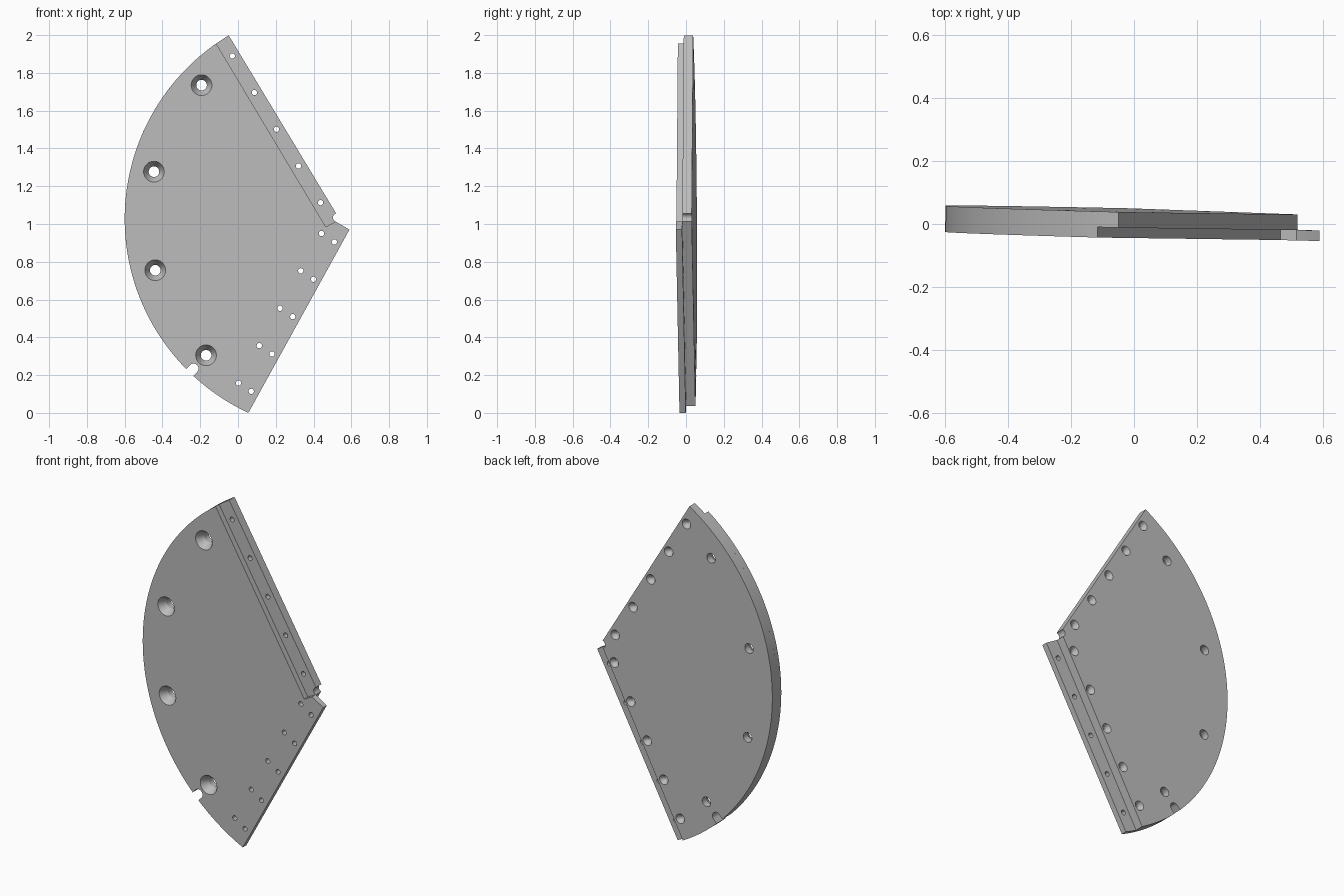
import bpy, bmesh, math
from mathutils import Matrix, Vector

cube = bpy.data.objects.get("Cube")
if cube:
    bpy.data.objects.remove(cube, do_unlink=True)

CENTRE, RADIUS = Vector((0.532, 1.027)), 1.132
FRONT, LAP, BACK = -0.0397, -0.0065, 0.0433

metal = bpy.data.materials.new("plain grey metal")
grey = (0.5, 0.5, 0.5, 1)
metal.diffuse_color = grey
metal.use_nodes = True
metal.node_tree.nodes["Principled BSDF"].inputs["Base Color"].default_value = grey


def arc(start, end, steps=72):
    """Points on the outer rim, from one (x, z) to another by way of the left side."""
    a, b = [math.atan2(p[1] - CENTRE.y, p[0] - CENTRE.x) % math.tau for p in (start, end)]
    return [(CENTRE.x + RADIUS * math.cos(a + (b - a) * i / steps),
             CENTRE.y + RADIUS * math.sin(a + (b - a) * i / steps)) for i in range(steps + 1)]


def add_object(name, bm):
    bmesh.ops.recalc_face_normals(bm, faces=bm.faces)
    mesh = bpy.data.meshes.new(name)
    bm.to_mesh(mesh)
    bm.free()
    mesh.materials.append(metal)
    obj = bpy.data.objects.new(name, mesh)
    bpy.context.collection.objects.link(obj)
    return obj


def prism(name, outline, y0, y1):
    bm = bmesh.new()
    face = bm.faces.new([bm.verts.new((x, y0, z)) for x, z in outline])
    side = bmesh.ops.extrude_face_region(bm, geom=[face])["geom"]
    bmesh.ops.translate(bm, vec=(0, y1 - y0, 0),
                        verts=[v for v in side if isinstance(v, bmesh.types.BMVert)])
    return add_object(name, bm)


def turned(name, spots, profile, sides=28):
    """Cutter turned about the y direction at every spot; profile is (radius, y) pairs."""
    bm = bmesh.new()
    for x, z in spots:
        rings = [[bm.verts.new((x + r * math.cos(math.tau * i / sides), y,
                                z + r * math.sin(math.tau * i / sides)))
                  for i in range(sides)] for r, y in profile]
        for low, high in zip(rings, rings[1:]):
            for i in range(sides):
                j = (i + 1) % sides
                bm.faces.new((low[i], low[j], high[j], high[i]))
        bm.faces.new(rings[0])
        bm.faces.new(rings[-1])
    return add_object(name, bm)


def combine(target, other, operation):
    other.hide_render = True
    mod = target.modifiers.new("combine", "BOOLEAN")
    mod.operation, mod.solver, mod.object = operation, "EXACT", other
    bpy.context.view_layer.objects.active = target
    bpy.ops.object.modifier_apply(modifier=mod.name)
    bpy.data.objects.remove(other, do_unlink=True)


def row(start, end, count=5):
    a, b = Vector(start), Vector(end)
    return [tuple(a.lerp(b, i / (count - 1))) for i in range(count)]


# Two offset layers make the lap joint strips along both straight edges
plate = prism("sector_plate", arc((-0.115, 1.955), (0.055, 0))
              + [(0.59, 0.97), (0.517, 1.013), (0.465, 0.985)], FRONT, LAP)
back_layer = prism("back_layer", arc((-0.05, 2), (-0.012, 0.04))
                   + [(0.517, 1.013), (0.52, 1.055)], LAP, BACK)
combine(plate, back_layer, "UNION")

# Large screw holes near the rim, countersunk from the front
combine(plate, turned("rim_holes",
                      [(-0.193, 1.735), (-0.445, 1.277), (-0.438, 0.755), (-0.169, 0.305)],
                      [(0.06, FRONT - 0.005), (0.055, FRONT), (0.028, FRONT + 0.045),
                       (0.028, BACK + 0.02)]), "DIFFERENCE")

# Joint holes countersunk from the back
joint_spots = row((-0.03, 1.89), (0.437, 1.113)) + row((0.442, 0.95), (0.003, 0.158))
combine(plate, turned("joint_holes", joint_spots,
                      [(0.014, FRONT - 0.02), (0.014, BACK - 0.025),
                       (0.028, BACK), (0.031, BACK + 0.005)]), "DIFFERENCE")

# Plain holes through the lower lap strip
combine(plate, turned("lap_holes", row((0.51, 0.905), (0.07, 0.114)),
                      [(0.014, FRONT - 0.02), (0.014, BACK)]), "DIFFERENCE")

# Relief at the inner corner, behind the lap
combine(plate, turned("corner_relief", [(0.526, 1.034)],
                      [(0.023, FRONT - 0.02), (0.023, BACK + 0.02)]), "DIFFERENCE")

# Round-ended notch in the rim
notch = Vector((-0.235, 0.235))
out = (notch - CENTRE).normalized()
angle = math.atan2(out.y, out.x)
slot = [(notch.x + 0.026 * math.cos(angle + math.pi * (0.5 + i / 16)),
         notch.y + 0.026 * math.sin(angle + math.pi * (0.5 + i / 16))) for i in range(17)]
slot += [(slot[-1][0] + out.x * 0.1, slot[-1][1] + out.y * 0.1),
         (slot[0][0] + out.x * 0.1, slot[0][1] + out.y * 0.1)]
combine(plate, prism("rim_notch", slot, FRONT - 0.02, BACK + 0.02), "DIFFERENCE")

# The whole plate leans slightly
lean = Matrix.Identity(4)
lean[1][0], lean[1][2], lean[1][3] = -0.0245, -0.0065, 0.0065
plate.data.transform(lean)

bpy.ops.object.select_all(action="DESELECT")
plate.select_set(True)
bpy.context.view_layer.objects.active = plate
bpy.ops.object.shade_smooth_by_angle(angle=math.radians(25))
